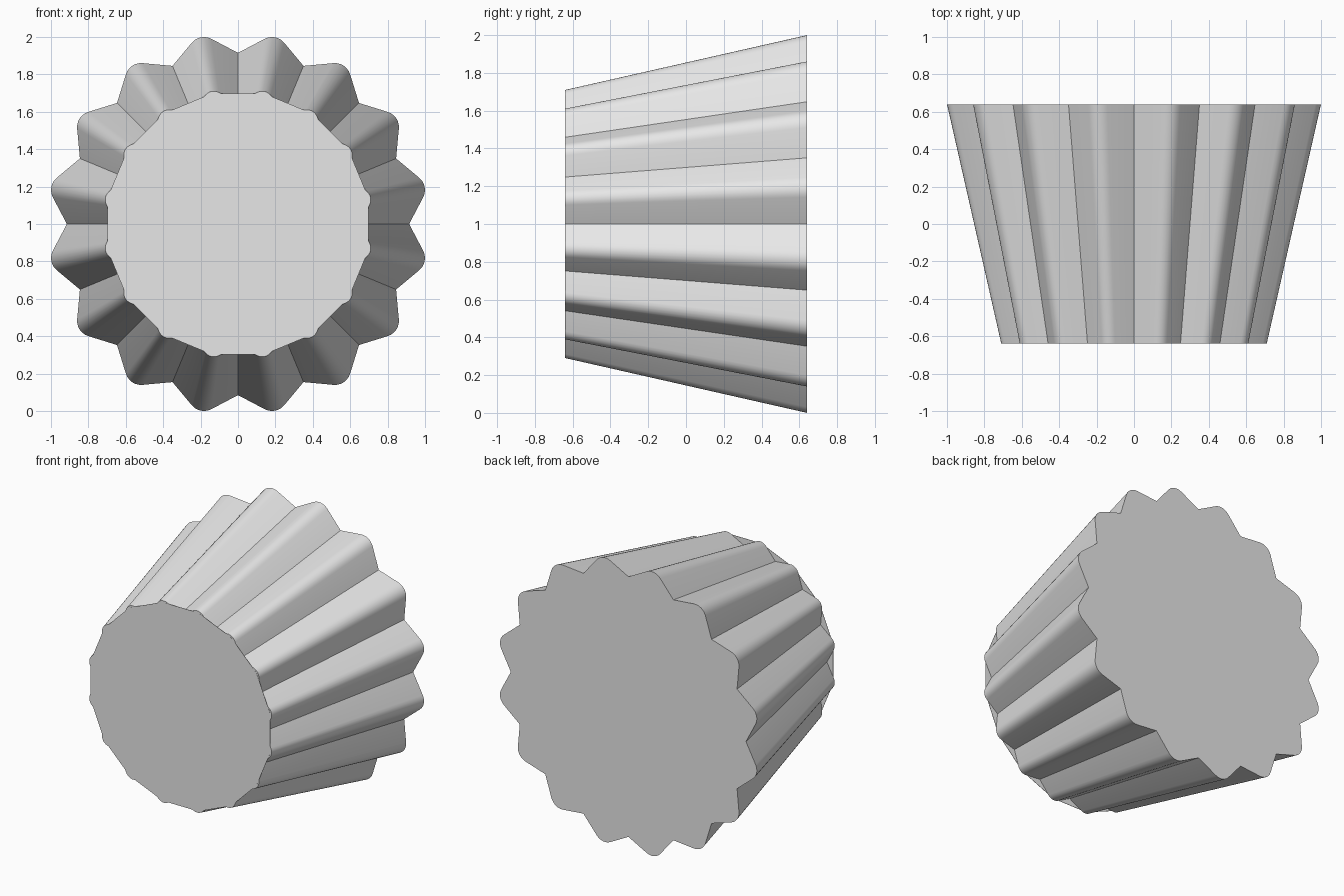
import bpy
import bmesh
from math import sin, cos, tan, radians, pi
from mathutils import Vector, Matrix

default = bpy.data.objects.get("Cube")
if default:
    bpy.data.objects.remove(default, do_unlink=True)

LOBES = 16
HALF_DEPTH = 0.64
VALLEY_RADIUS = 0.915
FLANK = radians(39)
ROUNDING = 0.085
TAPER = 0.71
STEP = 2 * pi / LOBES
ROUND_STEPS = 6

grey = bpy.data.materials.new("light grey")
grey.use_nodes = True
grey.diffuse_color = (0.8, 0.8, 0.8, 1)
grey.node_tree.nodes["Principled BSDF"].inputs["Base Color"].default_value = (0.8, 0.8, 0.8, 1)


def fluted_outline():
    """One straight-sided lobe with a rounded tip, repeated around the axis."""
    half_width = VALLEY_RADIUS * sin(STEP / 2)
    base = VALLEY_RADIUS * cos(STEP / 2)
    apex = base + half_width * tan(FLANK)
    centre = apex - ROUNDING / cos(FLANK)
    lobe = [Vector((base, -half_width))]
    for i in range(ROUND_STEPS + 1):
        a = FLANK * (2 * i / ROUND_STEPS - 1)
        lobe.append(Vector((centre + ROUNDING * cos(a), ROUNDING * sin(a))))
    points = []
    for k in range(LOBES):
        turn = Matrix.Rotation(STEP * (k + 0.5), 2)
        points += [turn @ p for p in lobe]
    return points


def loft(name, outline, y_front, y_back, front_scale):
    """Capped solid between a scaled front outline and a full back outline."""
    bm = bmesh.new()
    front = [bm.verts.new((p.x * front_scale, y_front, 1 + p.y * front_scale)) for p in outline]
    back = [bm.verts.new((p.x, y_back, 1 + p.y)) for p in outline]
    n = len(outline)
    for i in range(n):
        j = (i + 1) % n
        bm.faces.new((front[i], front[j], back[j], back[i]))
    bm.faces.new(front)
    bm.faces.new(back)
    bmesh.ops.recalc_face_normals(bm, faces=bm.faces[:])
    mesh = bpy.data.meshes.new(name)
    bm.to_mesh(mesh)
    bm.free()
    mesh.materials.append(grey)
    obj = bpy.data.objects.new(name, mesh)
    bpy.context.collection.objects.link(obj)
    bpy.ops.object.select_all(action="DESELECT")
    obj.select_set(True)
    bpy.context.view_layer.objects.active = obj
    bpy.ops.object.shade_smooth_by_angle(angle=radians(35))
    return obj


# Tapered body with sharp valleys and rounded ridges
loft("fluted_body", fluted_outline(), -HALF_DEPTH + 0.0005, HALF_DEPTH, TAPER)

# Flat end plate that fills the valleys at the narrow end
plate = [Vector((cos(STEP * (k + 0.5)), sin(STEP * (k + 0.5)))) * 0.712 for k in range(LOBES)]
loft("end_plate", plate, -HALF_DEPTH, -HALF_DEPTH + 0.002, 1)
